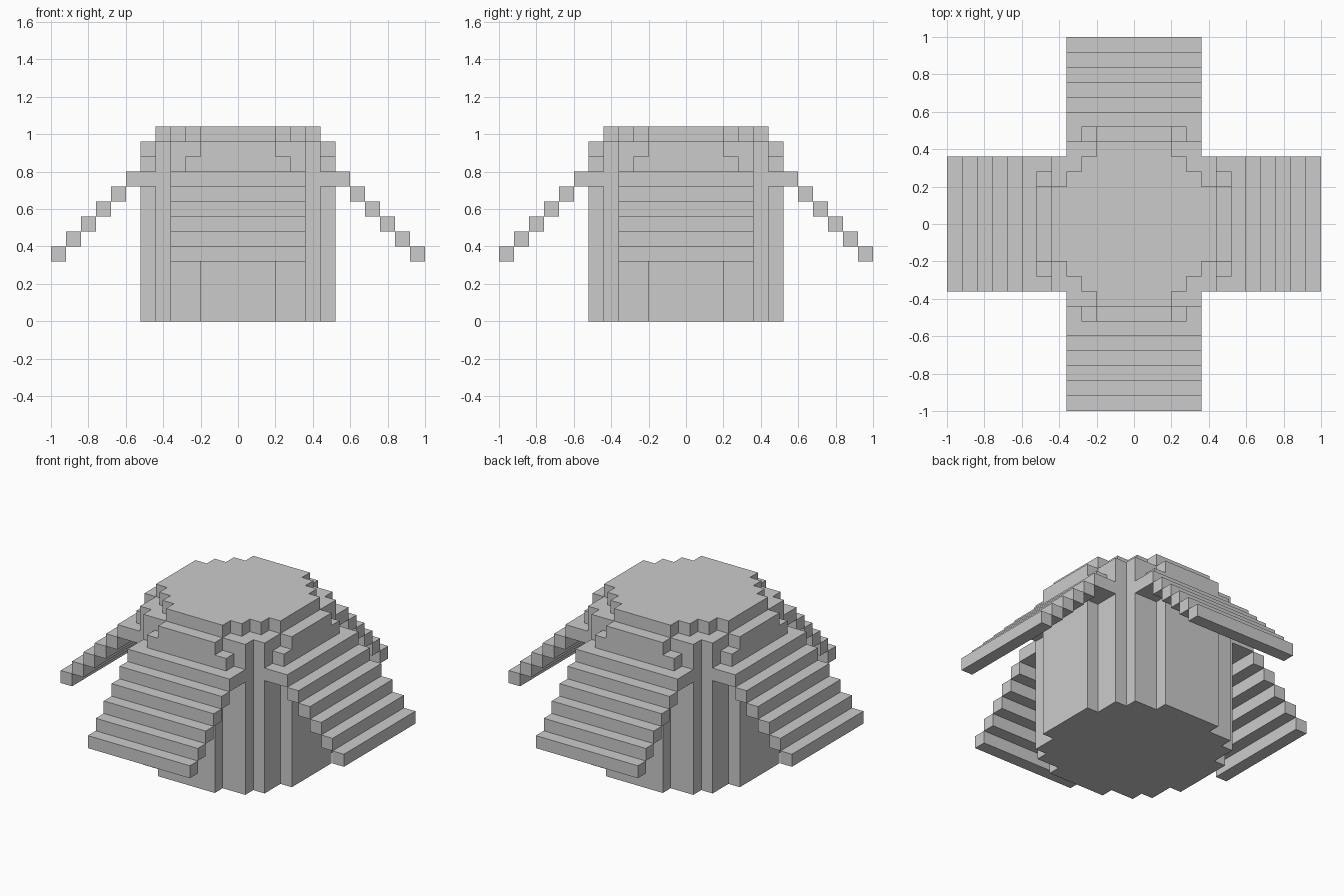
import bpy, bmesh
from math import pi
from mathutils import Matrix

if "Cube" in bpy.data.objects:
    bpy.data.objects.remove(bpy.data.objects["Cube"])

V = 0.08  # one voxel


def finish(bm, name):
    bmesh.ops.recalc_face_normals(bm, faces=bm.faces)
    mesh = bpy.data.meshes.new(name)
    bm.to_mesh(mesh)
    bm.free()
    obj = bpy.data.objects.new(name, mesh)
    bpy.context.collection.objects.link(obj)
    return obj


def stepped_drum(name, quarter, z0, z1):
    """Extrude a stair-stepped round outline; quarter = corner points from +x to +y."""
    pts = []
    for sx, sy, flip in ((1, 1, 1), (-1, 1, -1), (-1, -1, 1), (1, -1, -1)):
        pts += [(x * sx, y * sy) for x, y in quarter[::flip]]
    bm = bmesh.new()
    face = bm.faces.new([bm.verts.new((x, y, z0)) for x, y in pts])
    top = bmesh.ops.extrude_face_region(bm, geom=[face], use_keep_orig=True)
    verts = [g for g in top["geom"] if isinstance(g, bmesh.types.BMVert)]
    bmesh.ops.translate(bm, verts=verts, vec=(0, 0, z1 - z0))
    return finish(bm, name)


def add_box(bm, x0, x1, y0, y1, z0, z1):
    m = Matrix.Translation(((x0 + x1) / 2, (y0 + y1) / 2, (z0 + z1) / 2))
    bmesh.ops.create_cube(bm, size=1, matrix=m @ Matrix.Diagonal((x1 - x0, y1 - y0, z1 - z0, 1)))


# Round tower body and smaller flat cap
stepped_drum("tower_body", [(.52, .2), (.44, .2), (.44, .36), (.36, .36), (.36, .44),
                            (.2, .44), (.2, .52)], 0, .96)
stepped_drum("top_cap", [(.44, .2), (.36, .2), (.36, .28), (.28, .28), (.28, .36),
                         (.2, .36), (.2, .44)], .96, 1.04)

# Four stepped awnings, one per side
for i, side in enumerate(("front", "right", "back", "left")):
    bm = bmesh.new()
    for k in range(6):
        y0 = -1 + k * V
        depth = 2 * V if k == 5 else V
        add_box(bm, -.36, .36, y0, y0 + depth, .32 + k * V, .40 + k * V)
    # small shoulder blocks above the awning
    for s in (-1, 1):
        add_box(bm, s * .24 - V / 2, s * .24 + V / 2, -.52, -.44, .80, .88)
    bmesh.ops.rotate(bm, verts=bm.verts, matrix=Matrix.Rotation(i * pi / 2, 3, 'Z'))
    finish(bm, side + "_awning")
